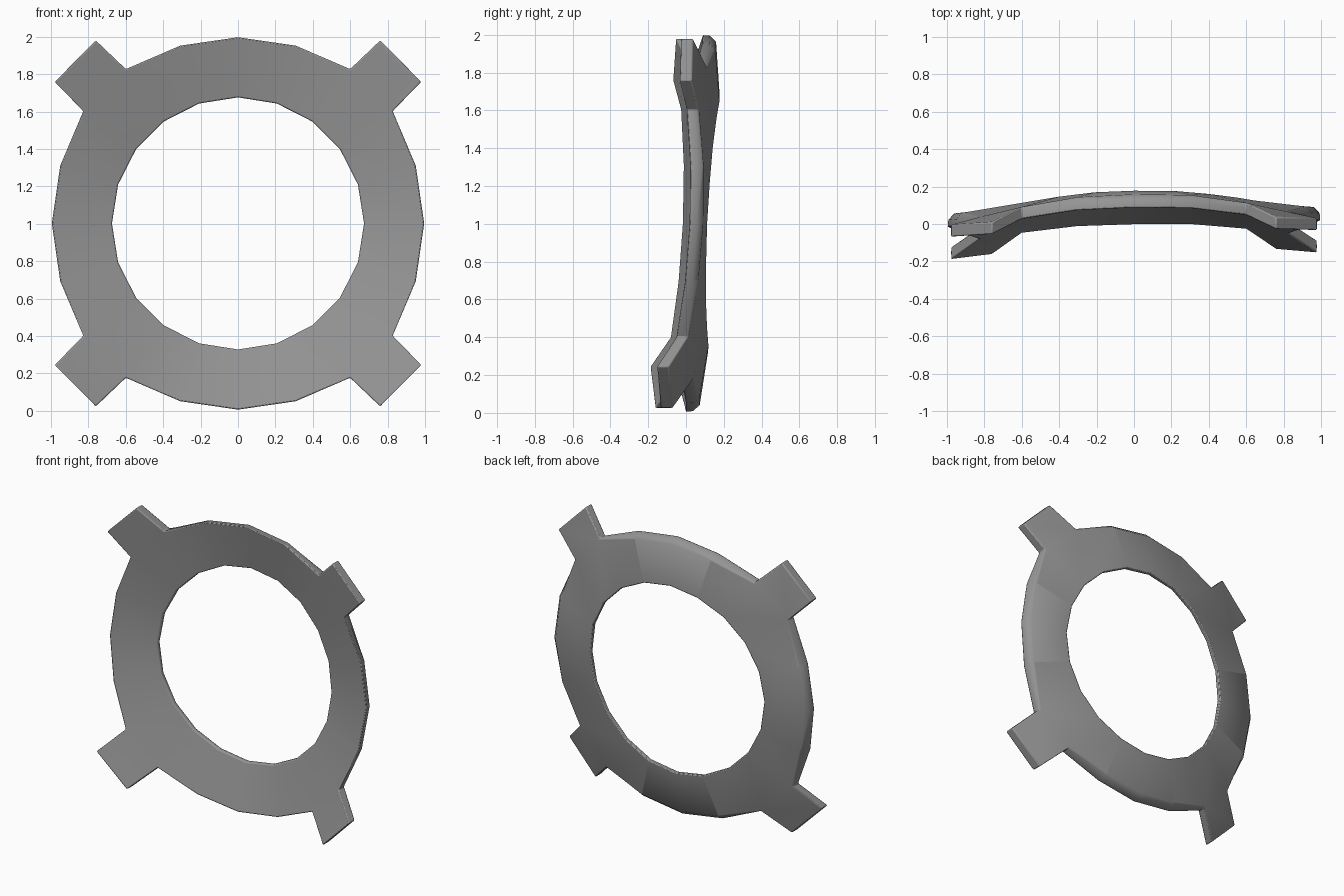
import bpy, bmesh, math

if "Cube" in bpy.data.objects:
    bpy.data.objects.remove(bpy.data.objects["Cube"])

SIDES, CZ = 20, 1.002
# Values per 18 degree step, from the top (0) to the side (5)
RADIUS = [0.996, 1.0, 1.02, 1.022, 1.0, 0.996]
OUTER_BEND = [0.042, 0.035, 0.0, -0.04, -0.01, 0.0]
INNER_BACK = [0.148, 0.145, 0.13, 0.115, 0.105, 0.1]
CHAMFER = [0.035, 0.03, 0.002, 0.002, 0.03, 0.035]
TIP = {2: (0.76, 0.978), 3: (0.98, 0.757)}
THICK, THIN, INNER = 0.065, 0.03, 0.674

bm = bmesh.new()


def point(x, z, bend, depth=0.0):
    # the plate leans back and twists a little to one side
    y = bend + 0.045 * z + 0.018 * x + depth
    return bm.verts.new((x, y, z + CZ))


def fold(k):
    f = k % 10
    return min(f, 10 - f)


# Cross-section of the dished ring at each step, thinner towards the hole
columns, tips = [], {}
for k in range(SIDES):
    a, f = k * 2 * math.pi / SIDES, fold(k)
    s, c = math.sin(a), math.cos(a)

    def polar(r, bend, depth):
        return point(r * s, r * c, bend, depth)

    r, o, ch, back = RADIUS[f], OUTER_BEND[f], CHAMFER[f], INNER_BACK[f]
    columns.append([
        polar(INNER, back, -THIN), polar(r, o, 0),
        polar(r - ch * 0.1, o, 0.04),
        polar(r - ch, o, THICK + ch * 0.25),
        polar(INNER, back, 0)])
    if f in TIP:
        x, z = TIP[f]
        bend = -0.085 if c > 0 else (-0.138 if f == 3 else -0.105)
        x, z = math.copysign(x, s), math.copysign(z, c)
        tips[k] = [point(x, z, bend, d) for d in (0, 0.035, THICK)]

# Ring skin, with a tab growing out wherever two tip columns meet
for k in range(SIDES):
    n = (k + 1) % SIDES
    A, B = columns[k], columns[n]
    tab = k in tips and n in tips
    for i in range(5):
        if tab and i in (1, 2):
            continue
        j = (i + 1) % 5
        bm.faces.new((A[i], A[j], B[j], B[i]))
    if tab:
        P, Q = tips[k], tips[n]
        bm.faces.new((A[1], P[0], Q[0], B[1]))
        bm.faces.new((A[3], B[3], Q[2], P[2]))
        for i in range(2):
            bm.faces.new((A[i + 1], A[i + 2], P[i + 1], P[i]))
            bm.faces.new((B[i + 1], Q[i], Q[i + 1], B[i + 2]))
            bm.faces.new((P[i], P[i + 1], Q[i + 1], Q[i]))

bmesh.ops.recalc_face_normals(bm, faces=bm.faces)
mesh = bpy.data.meshes.new("tabbed_ring")
bm.to_mesh(mesh)
bm.free()
ring = bpy.data.objects.new("tabbed_ring", mesh)
bpy.context.collection.objects.link(ring)

# Dark grey metal
metal = bpy.data.materials.new("dark_grey")
metal.diffuse_color = (0.3, 0.3, 0.3, 1)
metal.use_nodes = True
metal.node_tree.nodes["Principled BSDF"].inputs["Base Color"].default_value = metal.diffuse_color
mesh.materials.append(metal)

# Softened rims
bevel = ring.modifiers.new("soft_rims", 'BEVEL')
bevel.width = 0.007
bevel.segments = 2
bevel.limit_method = 'ANGLE'
bevel.angle_limit = math.radians(50)

bpy.context.view_layer.objects.active = ring
ring.select_set(True)
bpy.ops.object.shade_smooth_by_angle(angle=math.radians(60))
